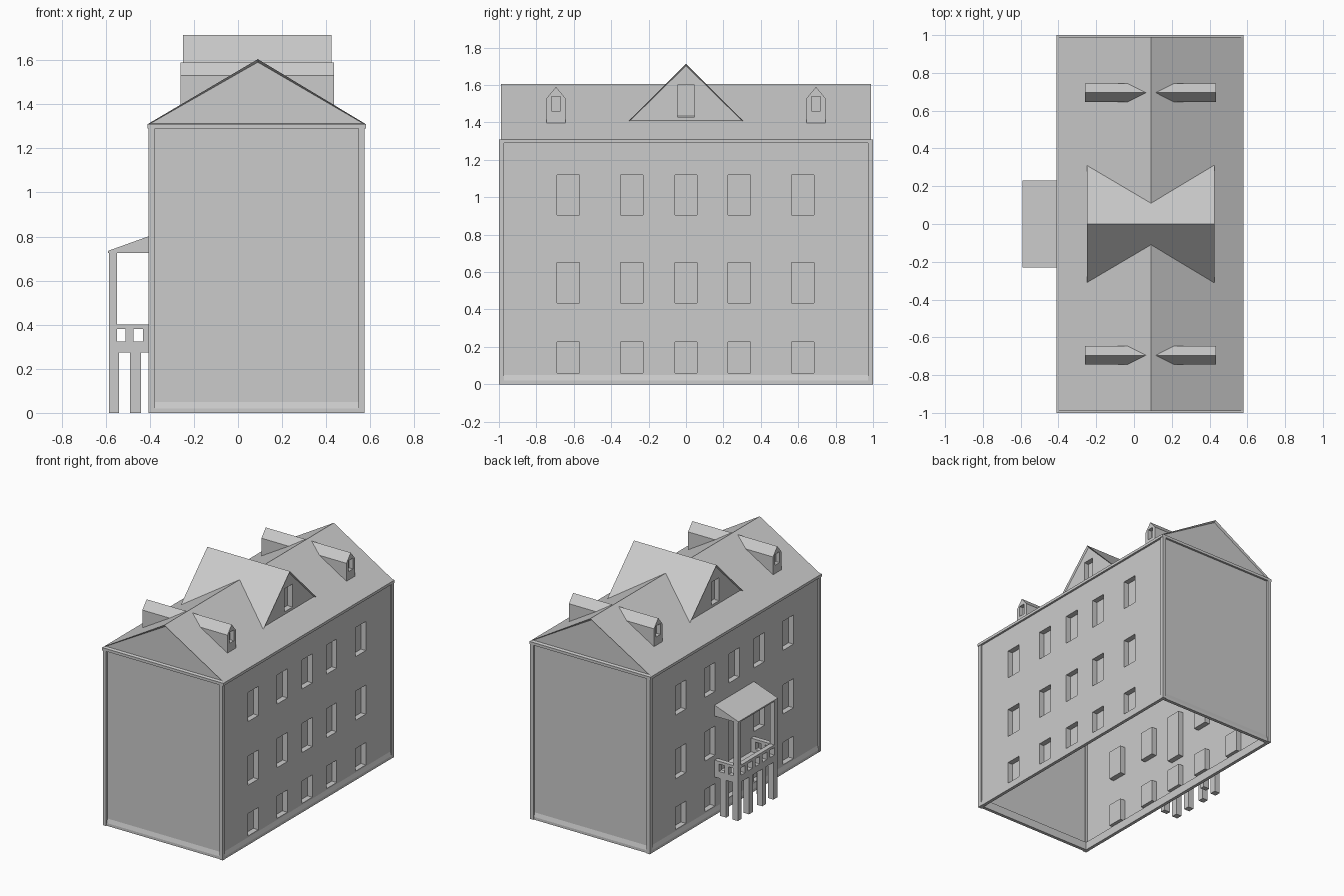
import bpy, bmesh
from mathutils import Vector

cube = bpy.data.objects.get("Cube")
if cube:
    bpy.data.objects.remove(cube, do_unlink=True)

grey = bpy.data.materials.new("plain_grey")
grey.use_nodes = True
COLOUR = (0.6, 0.6, 0.6, 1)
grey.diffuse_color = COLOUR
grey.node_tree.nodes["Principled BSDF"].inputs["Base Color"].default_value = COLOUR

X0, X1, RIDGE, EAVE = -0.41, 0.58, 0.09, 1.31


def finish(name, bm, closed=True):
    if closed:
        bmesh.ops.recalc_face_normals(bm, faces=bm.faces)
    mesh = bpy.data.meshes.new(name)
    bm.to_mesh(mesh)
    bm.free()
    mesh.materials.append(grey)
    obj = bpy.data.objects.new(name, mesh)
    bpy.context.collection.objects.link(obj)
    return obj


def add_box(bm, x0, x1, y0, y1, z0, z1):
    verts = bmesh.ops.create_cube(bm, size=1)["verts"]
    for v in verts:
        v.co = Vector(((x0, x1)[v.co.x > 0], (y0, y1)[v.co.y > 0], (z0, z1)[v.co.z > 0]))


def boxes(name, items):
    bm = bmesh.new()
    for item in items:
        add_box(bm, *item)
    return finish(name, bm)


def prism(name, axis, pts, a0, a1, rim=0):
    """Extrude a profile along x or y; rim sinks the end faces behind an edge trim."""
    bm = bmesh.new()
    ends = []
    for a in (a0, a1):
        ends.append([bm.verts.new((a, p, q) if axis == "x" else (p, a, q)) for p, q in pts])
    caps = [bm.faces.new(e) for e in ends]
    for i in range(len(pts)):
        j = (i + 1) % len(pts)
        bm.faces.new((ends[0][i], ends[0][j], ends[1][j], ends[1][i]))
    bmesh.ops.recalc_face_normals(bm, faces=bm.faces)
    if rim:
        bmesh.ops.inset_individual(bm, faces=caps, thickness=rim, depth=0)
        for f in caps:
            bmesh.ops.translate(bm, verts=f.verts, vec=-f.normal * rim)
    return finish(name, bm)


def ring(name, profile):
    """Sweep an (inset, height) profile round the building outline."""
    bm = bmesh.new()
    loops = []
    for d, z in profile:
        corners = ((X0 + d, d - 1), (X1 - d, d - 1), (X1 - d, 1 - d), (X0 + d, 1 - d))
        loops.append([bm.verts.new((x, y, z)) for x, y in corners])
    for k, a in enumerate(loops):
        b = loops[(k + 1) % len(loops)]
        for i in range(4):
            j = (i + 1) % 4
            bm.faces.new((a[i], a[j], b[j], b[i]))
    return finish(name, bm)


def window_wall(name, x, side, rects):
    """Single wall sheet with window recesses pushed inward."""
    ys = sorted({-0.985, 0.985} | {v for r in rects for v in r[:2]})
    zs = sorted({0.0, EAVE} | {v for r in rects for v in r[2:]})
    bm = bmesh.new()
    grid = [[bm.verts.new((x, y, z)) for z in zs] for y in ys]
    holes = []
    for i in range(len(ys) - 1):
        for j in range(len(zs) - 1):
            loop = [grid[i][j], grid[i + 1][j], grid[i + 1][j + 1], grid[i][j + 1]]
            face = bm.faces.new(loop if side > 0 else loop[::-1])
            cy, cz = (ys[i] + ys[i + 1]) / 2, (zs[j] + zs[j + 1]) / 2
            if any(a < cy < b and c < cz < d for a, b, c, d in rects):
                holes.append(face)
    out = bmesh.ops.extrude_face_region(bm, geom=holes)["geom"]
    moved = [g for g in out if isinstance(g, bmesh.types.BMVert)]
    bmesh.ops.translate(bm, verts=moved, vec=(-0.04 * side, 0, 0))
    bmesh.ops.delete(bm, geom=[f for f in holes if f.is_valid], context="FACES")
    return finish(name, bm, closed=False)


def cut(obj, items):
    cutter = boxes("window_cutter", items)
    cutter.hide_render = True
    mod = obj.modifiers.new("windows", "BOOLEAN")
    mod.object, mod.operation, mod.solver = cutter, "DIFFERENCE", "EXACT"
    bpy.context.view_layer.objects.active = obj
    bpy.ops.object.modifier_apply(modifier=mod.name)
    bpy.data.objects.remove(cutter, do_unlink=True)


# Walls: windowed long sides, plain ends, open underneath
columns = (-0.63, -0.29, 0, 0.285, 0.625)
rows = ((0.06, 0.225), (0.435, 0.65), (0.905, 1.12))
windows = [(y - 0.06, y + 0.06, a, b) for y in columns for a, b in rows]
window_wall("left_wall", X1 - 0.015, 1, windows)
balcony_door = (-0.06, 0.06, 0.3, 0.65)
window_wall("right_wall", X0 + 0.015, -1, windows + [balcony_door])
for name, s in (("front_wall", -1), ("back_wall", 1)):
    y = sorted((s * 0.985, s * 0.98))
    boxes(name, [(X0 + 0.015, X1 - 0.015, *y, 0, EAVE)])

# Trim round the walls
ring("base_trim", [(0.006, 0), (0.006, 0.02), (0.018, 0.06), (0.03, 0.06), (0.03, 0)])
ring("cornice", [(0, 1.29), (0, EAVE), (0.03, EAVE), (0.03, 1.29)])
posts = []
for x in (X0 + 0.005, X1 - 0.033):
    for y in (-1, 0.972):
        posts.append((x, x + 0.028, y, y + 0.028, 0, 1.3))
boxes("corner_posts", posts)

# Main roof and the central cross gable
prism("main_roof", "y", [(X0, EAVE), (X1, EAVE), (RIDGE, 1.605)], -0.99, 0.99, 0.014)
gable = prism("cross_gable", "x", [(-0.31, 1.405), (0.31, 1.405), (0, 1.715)], -0.25, 0.425, 0.012)
cut(gable, [(a, b, -0.045, 0.045, 1.43, 1.6) for a, b in ((-0.3, -0.2), (0.375, 0.5))])

# Small dormers on both slopes
for name, y in (("front_dormers", -0.695), ("back_dormers", 0.695)):
    shape = [(y - 0.05, 1.395), (y + 0.05, 1.395), (y + 0.05, 1.53), (y, 1.59), (y - 0.05, 1.53)]
    dormer = prism(name, "x", shape, -0.26, 0.435)
    cut(dormer, [(a, b, y - 0.025, y + 0.025, 1.46, 1.54) for a, b in ((-0.3, -0.23), (0.405, 0.5))])

# Porch with balcony on the right side
PX, WALL, PY, T = -0.585, -0.395, 0.23, 0.035
prism("porch_roof", "y", [(PX - 0.005, 0.725), (WALL, 0.725), (WALL, 0.805), (PX - 0.005, 0.735)], -PY, PY)
boxes("balcony_floor", [(PX, WALL, -PY, PY, 0.275, 0.3)])
legs, bars = [], []
for y in (-PY, -0.1, 0.055, PY - 0.045):
    legs.append((PX, PX + 0.045, y, y + 0.045, 0, 0.28))
for y in (-PY, PY - T):
    legs.append((-0.49, -0.44, y, y + T, 0, 0.28))
    bars.append((PX, PX + T, y, y + T, 0.39, 0.73))
    for z0, z1 in ((0.275, 0.325), (0.38, 0.4)):
        bars.append((PX, WALL, y, y + T, z0, z1))
    for x0, x1 in ((PX, PX + T), (-0.51, -0.475), (-0.43, WALL)):
        bars.append((x0, x1, y, y + T, 0.32, 0.385))
for z0, z1 in ((0.275, 0.325), (0.38, 0.4)):
    bars.append((PX, PX + T, -PY, PY, z0, z1))
for i in range(1, 5):
    y = -PY + i * (2 * PY - T) / 5
    bars.append((PX, PX + T, y, y + T, 0.32, 0.385))
boxes("porch_legs", legs)
boxes("balcony_railing_and_posts", bars)
